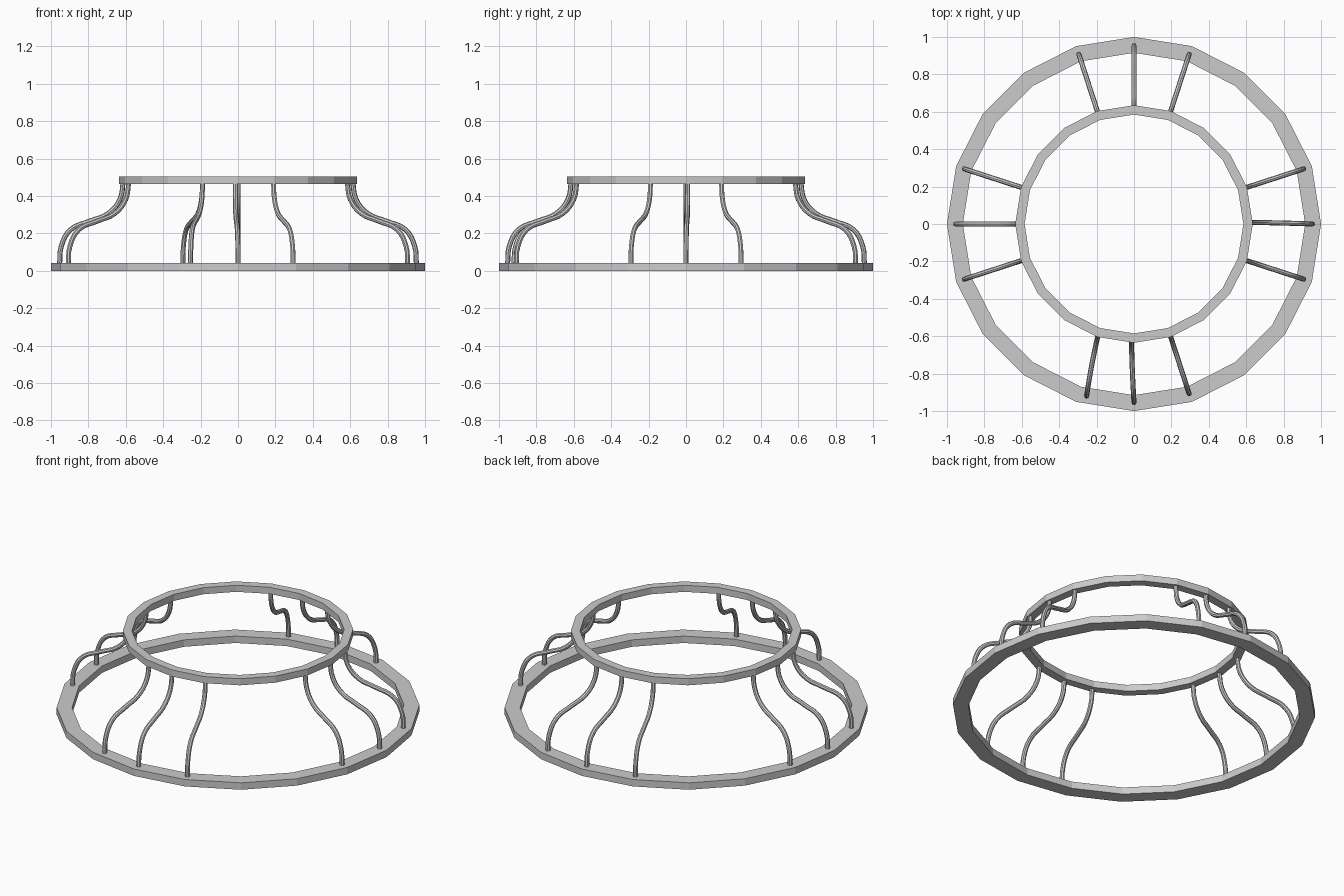
import bpy, bmesh
from math import sin, cos, radians, tau

if "Cube" in bpy.data.objects:
    bpy.data.objects.remove(bpy.data.objects["Cube"])

SIDES = 20


def ring(name, r_in, r_out, z0, z1):
    """Flat-faced ring with a rectangular section."""
    bm = bmesh.new()
    section = [(r_in, z0), (r_out, z0), (r_out, z1), (r_in, z1)]
    loops = []
    for i in range(SIDES):
        a = tau * i / SIDES
        loops.append([bm.verts.new((r * cos(a), r * sin(a), z)) for r, z in section])
    for i in range(SIDES):
        p, q = loops[i], loops[(i + 1) % SIDES]
        for k in range(4):
            n = (k + 1) % 4
            bm.faces.new((p[k], q[k], q[n], p[n]))
    bmesh.ops.recalc_face_normals(bm, faces=bm.faces)
    mesh = bpy.data.meshes.new(name)
    bm.to_mesh(mesh)
    bm.free()
    bpy.context.collection.objects.link(bpy.data.objects.new(name, mesh))


# S-shaped rod path as (radius, height)
PATH = [(0.954, 0.03), (0.945, 0.13), (0.895, 0.22), (0.79, 0.266),
        (0.695, 0.305), (0.632, 0.38), (0.613, 0.48)]


def rod(name, a_bottom, a_top):
    """Round bent rod, its angle drifting from bottom to top."""
    curve = bpy.data.curves.new(name, 'CURVE')
    curve.dimensions = '3D'
    curve.bevel_depth = 0.0135
    curve.bevel_resolution = 2
    curve.resolution_u = 4
    curve.use_fill_caps = True
    sp = curve.splines.new('BEZIER')
    sp.bezier_points.add(len(PATH) - 1)
    for bp, (r, z) in zip(sp.bezier_points, PATH):
        t = (PATH[0][0] - r) / (PATH[0][0] - PATH[-1][0])
        a = radians(a_bottom + (a_top - a_bottom) * t)
        bp.co = (r * cos(a), r * sin(a), z)
        bp.handle_left_type = bp.handle_right_type = 'AUTO'
    obj = bpy.data.objects.new(name, curve)
    bpy.context.collection.objects.link(obj)
    bpy.ops.object.select_all(action='DESELECT')
    obj.select_set(True)
    bpy.context.view_layer.objects.active = obj
    bpy.ops.object.convert(target='MESH')
    bpy.ops.object.shade_smooth_by_angle()


# Base and upper rings
ring("base_ring", 0.915, 1.0, 0.0, 0.042)
ring("upper_ring", 0.585, 0.635, 0.465, 0.505)

# Four groups of three rods, a few of them slightly skewed
skewed = {252: (254.6, 252), 270: (270, 268.7), 0: (0, 0.8)}
for side, centre in (("right", 0), ("back", 90), ("left", 180), ("front", 270)):
    for i, off in enumerate((-18, 0, 18)):
        a = centre + off
        rod(f"{side}_rod_{i + 1}", *skewed.get(a, (a, a)))
